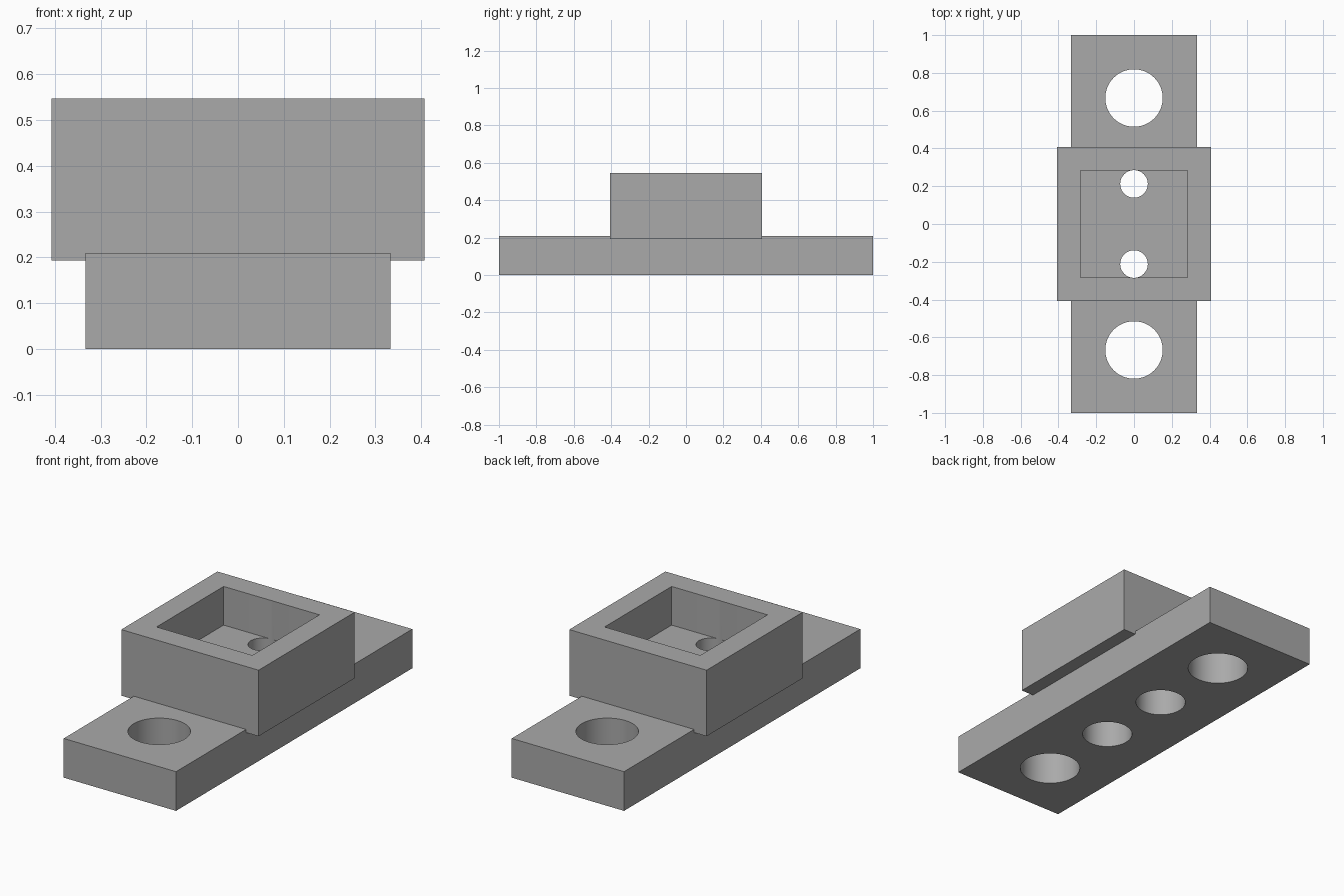
import bpy
import math

if "Cube" in bpy.data.objects:
    bpy.data.objects.remove(bpy.data.objects["Cube"])

grey = bpy.data.materials.new("plain grey")
grey.diffuse_color = (0.4, 0.4, 0.4, 1)
grey.use_nodes = True
grey.node_tree.nodes["Principled BSDF"].inputs["Base Color"].default_value = grey.diffuse_color


def box(name, hx, hy, z0, z1):
    bpy.ops.mesh.primitive_cube_add(size=1, location=(0, 0, (z0 + z1) / 2))
    ob = bpy.context.object
    ob.name = name
    ob.scale = (2 * hx, 2 * hy, z1 - z0)
    bpy.ops.object.transform_apply(location=True, rotation=True, scale=True)
    ob.data.materials.append(grey)
    return ob


def cylinder(name, r, y):
    bpy.ops.mesh.primitive_cylinder_add(vertices=64, radius=r, depth=2, location=(0, y, 0.3))
    ob = bpy.context.object
    ob.name = name
    ob.data.materials.append(grey)
    return ob


def cut(target, cutter):
    mod = target.modifiers.new("cut", 'BOOLEAN')
    mod.operation = 'DIFFERENCE'
    mod.solver = 'EXACT'
    mod.object = cutter
    bpy.context.view_layer.objects.active = target
    bpy.ops.object.modifier_apply(modifier=mod.name)
    bpy.data.objects.remove(cutter)


# Long mounting plate and the open box that sits slightly sunk into it
plate = box("base_plate", 0.333, 1.0, 0.0, 0.21)
tray = box("open_box", 0.407, 0.407, 0.193, 0.547)

# Seat in the plate that receives the box
cut(plate, box("seat_cutter", 0.407, 0.407, 0.193, 0.4))

# Square pocket in the box
cut(tray, box("pocket_cutter", 0.284, 0.284, 0.34, 0.7))

# Mounting holes, screw head holes in the plate, small screw holes in the box
for side in (-1, 1):
    cut(plate, cylinder("mounting_hole", 0.152, side * 0.667))
    cut(plate, cylinder("screw_head_hole", 0.126, side * 0.212))
    cut(tray, cylinder("screw_hole", 0.073, side * 0.212))

# Smooth hole walls, sharp edges elsewhere
for ob in (plate, tray):
    bpy.ops.object.select_all(action='DESELECT')
    ob.select_set(True)
    bpy.context.view_layer.objects.active = ob
    bpy.ops.object.shade_smooth_by_angle(angle=math.radians(30))
